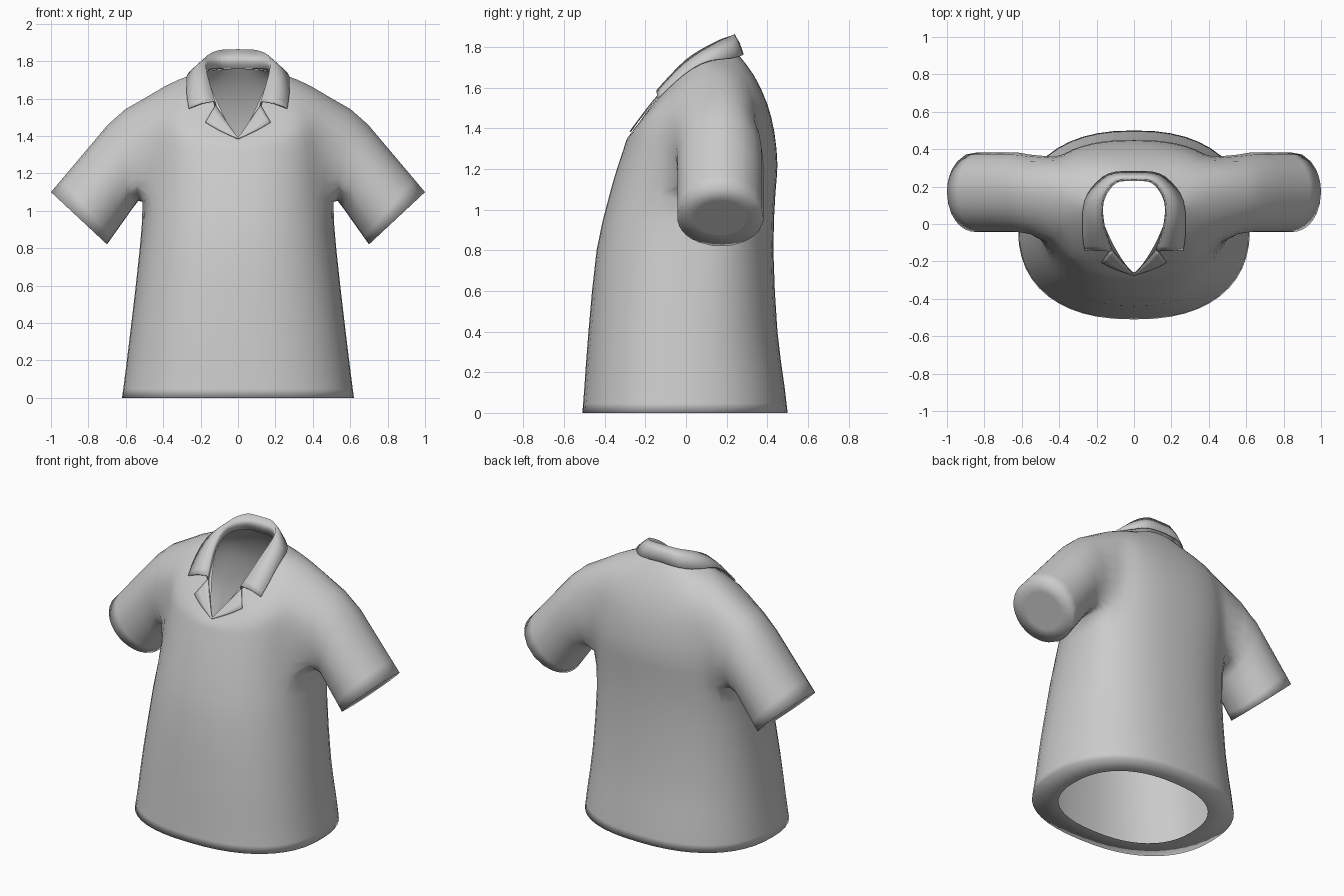
import bpy, bmesh, math
from mathutils import Vector
from mathutils.bvhtree import BVHTree

if "Cube" in bpy.data.objects:
    bpy.data.objects.remove(bpy.data.objects["Cube"])

cloth = bpy.data.materials.new("grey cloth")
cloth.use_nodes = True
cloth.diffuse_color = (0.6, 0.6, 0.6, 1)
cloth.node_tree.nodes["Principled BSDF"].inputs["Base Color"].default_value = cloth.diffuse_color


def finish(name, bm, thickness=0.0):
    """Make a mirrored, smooth object from one half."""
    mesh = bpy.data.meshes.new(name)
    bm.to_mesh(mesh)
    obj = bpy.data.objects.new(name, mesh)
    bpy.context.collection.objects.link(obj)
    mesh.materials.append(cloth)
    mirror = obj.modifiers.new("mirror", "MIRROR")
    mirror.use_clip = True
    mirror.merge_threshold = 0.002
    if thickness:
        solid = obj.modifiers.new("thickness", "SOLIDIFY")
        solid.thickness = thickness
        solid.offset = 0
    for poly in mesh.polygons:
        poly.use_smooth = True
    return obj


def spline(points, steps):
    """Catmull-Rom through tuples of any length."""
    out = []
    for i in range(len(points) - 1):
        quad = [points[max(0, min(len(points) - 1, i + k))] for k in (-1, 0, 1, 2)]
        for s in range(steps):
            t = s / steps
            out.append([b + t / 2 * (c - a + t * (2 * a - 5 * b + 4 * c - d + t * (3 * (b - c) + d - a)))
                        for a, b, c, d in zip(*quad)])
    return out + [list(points[-1])]


# Torso rings: front y z, back y z, side x y z, front power, height power
rings = [
    (-.51, 0, .50, 0, .62, -.02, 0, .85, 1),
    (-.50, .13, .485, .13, .603, -.01, .13, .85, 1),
    (-.48, .4, .45, .4, .57, 0, .4, .85, 1),
    (-.44, .8, .43, .8, .525, .06, .8, .85, 1),
    (-.38, 1.06, .44, 1.08, .505, .13, 1.08, .85, 1),
    (-.34, 1.2, .45, 1.22, .50, .16, 1.26, .85, 1.2),
    (-.31, 1.29, .435, 1.38, .49, .17, 1.44, .85, 1.4),
    (-.292, 1.345, .40, 1.52, .46, .17, 1.625, .9, 1.6),
    (-.275, 1.37, .335, 1.66, .32, .14, 1.70, 1.1, 1.9),
    (-.26, 1.387, .26, 1.76, .185, .09, 1.745, 1.55, 2.2),
]
COLS = 24


def ring_point(r, col):
    fy, fz, by, bz, sx, sy, sz, power, zpower = r
    a = math.pi * (col / COLS - 0.5)
    c, s = max(0, math.cos(a)), abs(math.sin(a))
    ey, ez, p = (fy, fz, power) if a < 0 else (by, bz, min(power, .85))
    return Vector((sx * c ** p if 0 < col < COLS else 0, sy + (ey - sy) * s ** p, sz + (ez - sz) * s ** zpower))


bm = bmesh.new()
rows = [[ring_point(r, c) for c in range(COLS + 1)] for r in spline(rings, 2)]
# Turned-in hem
rows.insert(0, [Vector((p.x * .74, p.y * .74, 0)) for p in rows[0]])
grid = [[bm.verts.new(p) for p in row] for row in rows]

# Skin the torso, leaving an armhole
r0, r1, c0, c1 = 9, 15, 8, 17
for r in range(len(grid) - 1):
    for c in range(COLS):
        if not (r0 <= r < r1 and c0 <= c < c1):
            bm.faces.new((grid[r][c], grid[r][c + 1], grid[r + 1][c + 1], grid[r + 1][c]))

# Sleeve grown out of the armhole
loop = [grid[r0][c] for c in range(c0, c1)] + [grid[r][c1] for r in range(r0, r1)]
loop += [grid[r1][c] for c in range(c1, c0, -1)] + [grid[r][c0] for r in range(r1, r0, -1)]
angles = [math.atan2((v.co.z - 1.34) / .27, (v.co.y - .17) / .23) for v in loop]


def sleeve_ring(t, scale=1.0):
    top = Vector((.62, .17, 1.55)).lerp(Vector((1, .17, 1.1)), t)
    low = Vector((.53, .17, 1.06)).lerp(Vector((.7, .17, .82)), t)
    mid, up = (top + low) / 2, (top - low) / 2
    return [bm.verts.new(mid + scale * (up * math.sin(a) + Vector((0, .213, 0)) * math.cos(a))) for a in angles]


layers = [sleeve_ring(t) for t in (0, .2, .45, .7, .85, 1)] + [sleeve_ring(1, .6)]
previous = loop
for layer in layers:
    for i in range(len(loop)):
        j = (i + 1) % len(loop)
        bm.faces.new((previous[i], previous[j], layer[j], layer[i]))
    previous = layer
bm.faces.new(previous)

# Soften the join between sleeve and torso
seam = set(loop) | set(layers[0])
seam |= {e.other_vert(v) for v in loop for e in v.link_edges}
for _ in range(3):
    bmesh.ops.smooth_vert(bm, verts=[v for v in seam if v.co.x > .2], factor=.35,
                          use_axis_x=True, use_axis_y=True, use_axis_z=True)
bm.normal_update()
surface = BVHTree.FromBMesh(bm)
finish("shirt_body", bm)
bm.free()


def lay_on_shirt(p, gap):
    place, normal, _, _ = surface.find_nearest(Vector(p))
    if normal.dot(Vector((0, -.5, .8))) < 0 and p[1] < .2:
        normal = -normal
    return place + normal * gap


# Folded collar: inner, top and outer edges from back to notch
inner = spline([(0, .235, 1.76), (.10, .22, 1.76), (.165, .12, 1.75), (.16, -.01, 1.68), (.12, -.14, 1.56)], 4)
crest = spline([(0, .24, 1.86), (.10, .23, 1.855), (.168, .14, 1.82), (.168, 0, 1.735), (.125, -.145, 1.585)], 4)
outer = spline([(0, .28, 1.765), (.14, .265, 1.755), (.24, .16, 1.725), (.27, 0, 1.65), (.262, -.13, 1.54)], 4)
outer = [lay_on_shirt(p, .014) if p[1] < .2 else Vector(p) for p in outer]
bm = bmesh.new()
bands = []
for a, b, c in zip(inner, crest, outer):
    b, c = Vector(b), Vector(c)
    middle = b.lerp(c, .5) + Vector((0, 0, .008))
    bands.append([bm.verts.new(p) for p in (a, b, middle, c)])
for left, right in zip(bands, bands[1:]):
    for k in range(3):
        bm.faces.new((left[k], left[k + 1], right[k + 1], right[k]))
finish("collar", bm, .008)
bm.free()

# Lapels lying on the chest below the collar
edge_in = spline([(0, -.262, 1.388), (.06, -.2, 1.47), (.12, -.13, 1.56)], 4)
edge_out = spline([(0, -.27, 1.38), (.10, -.24, 1.43), (.175, -.22, 1.485)], 4)
bm = bmesh.new()
strips = []
for a, b in zip(edge_in, edge_out):
    line = [Vector(a).lerp(Vector(b), k / 3) for k in range(4)]
    strips.append([bm.verts.new(lay_on_shirt(p, .009)) for p in line])
for left, right in zip(strips, strips[1:]):
    for k in range(3):
        bm.faces.new((left[k], left[k + 1], right[k + 1], right[k]))
for v in strips[0]:
    v.co.x = 0
finish("lapels", bm, .006)
bm.free()
